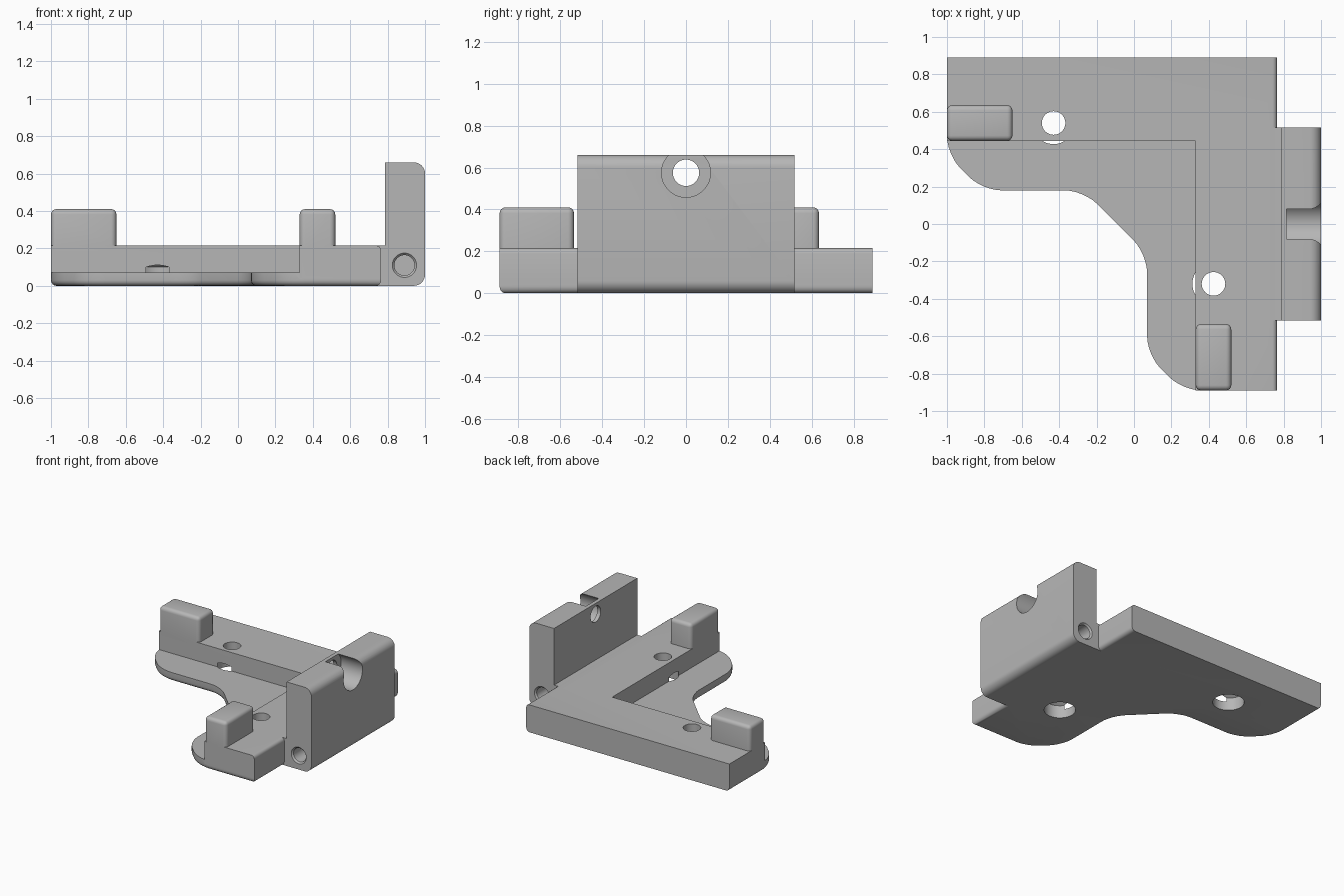
import bpy
import bmesh
from mathutils import Matrix, Vector

if "Cube" in bpy.data.objects:
    bpy.data.objects.remove(bpy.data.objects["Cube"])

grey = bpy.data.materials.new("plain grey")
grey.use_nodes = True
colour = (0.47, 0.47, 0.47, 1)
grey.diffuse_color = colour
grey.node_tree.nodes["Principled BSDF"].inputs["Base Color"].default_value = colour


def finish(bm, name):
    bmesh.ops.recalc_face_normals(bm, faces=bm.faces)
    mesh = bpy.data.meshes.new(name)
    bm.to_mesh(mesh)
    bm.free()
    mesh.materials.append(grey)
    obj = bpy.data.objects.new(name, mesh)
    bpy.context.collection.objects.link(obj)
    return obj


def round_edges(bm, rule, radius, segments=6):
    """Fillet the edges whose midpoint and direction satisfy the rule."""
    edges = []
    for e in bm.edges:
        a, b = (v.co for v in e.verts)
        if rule((a + b) / 2, (b - a).normalized()):
            edges.append(e)
    bmesh.ops.bevel(bm, geom=edges, offset=radius, segments=segments,
                    profile=0.5, affect='EDGES', clamp_overlap=True)


def prism(outline, low, high):
    bm = bmesh.new()
    face = bm.faces.new([bm.verts.new((x, y, low)) for x, y in outline])
    top = bmesh.ops.extrude_face_region(bm, geom=[face])["geom"]
    verts = [g for g in top if isinstance(g, bmesh.types.BMVert)]
    bmesh.ops.translate(bm, verts=verts, vec=(0, 0, high - low))
    return bm


def block(x0, x1, y0, y1, z0, z1):
    return prism([(x0, y0), (x1, y0), (x1, y1), (x0, y1)], z0, z1)


def turned_cutter(name, profile, origin, axis, sides=48):
    """Solid of revolution from (radius, distance along axis) pairs."""
    bm = bmesh.new()
    rings = []
    for r, h in profile:
        ring = bmesh.ops.create_circle(bm, segments=sides, radius=r,
                                       matrix=Matrix.Translation((0, 0, h)))
        rings.append(ring["verts"])
    for a, b in zip(rings, rings[1:]):
        for i in range(sides):
            j = (i + 1) % sides
            bm.faces.new((a[i], a[j], b[j], b[i]))
    bm.faces.new(rings[0])
    bm.faces.new(rings[-1])
    turn = Vector((0, 0, 1)).rotation_difference(Vector(axis)).to_matrix().to_4x4()
    bm.transform(Matrix.Translation(origin) @ turn)
    obj = finish(bm, name)
    obj.hide_render = True
    return obj


def combine(target, other, operation):
    mod = target.modifiers.new(operation.lower(), 'BOOLEAN')
    mod.operation = operation
    mod.solver = 'EXACT'
    mod.object = other
    bpy.context.view_layer.objects.active = target
    bpy.ops.object.modifier_apply(modifier=mod.name)
    bpy.data.objects.remove(other)


EDGE, BACK, STEP, TOP = 0.765, 0.89, 0.07, 0.215
HALF = 0.517

# Thin base plate with chamfered arms
bm = prism([(-1, BACK), (-1, 0.37), (-0.81, 0.18), (-0.27, 0.18), (0.07, -0.16),
            (0.07, -0.7), (0.26, -BACK), (EDGE, -BACK), (EDGE, BACK)], 0, STEP)
round_edges(bm, lambda m, d: abs(d.z) > 0.9 and m.x < 0.5 and m.y < 0.5, 0.1)
round_edges(bm, lambda m, d: m.z < 0.001 and m.y < BACK - 0.01, 0.03, 4)
bracket = finish(bm, "corner_bracket")

# Thick L-shaped ledge
bm = prism([(-1, BACK), (-1, 0.445), (0.33, 0.445), (0.33, -BACK),
            (EDGE, -BACK), (EDGE, BACK)], 0.04, TOP)
round_edges(bm, lambda m, d: m.z > TOP - 0.01 and m.x > EDGE - 0.01, 0.025, 4)
combine(bracket, finish(bm, "ledge"), 'UNION')

# Bridge to the upright wall
combine(bracket, finish(block(0.7, 0.85, -HALF, HALF, 0, TOP), "bridge"), 'UNION')

# Upright wall with rounded outer edges
bm = block(0.785, 1, -HALF, HALF, 0, 0.66)
round_edges(bm, lambda m, d: m.x > 0.99 and abs(d.y) > 0.9, 0.06, 8)
combine(bracket, finish(bm, "upright_wall"), 'UNION')

# Two rounded stop posts
for name, x0, x1, y0, y1 in (("back_post", -1, -0.65, 0.445, 0.635),
                             ("front_post", 0.33, 0.52, -BACK, -0.535)):
    bm = block(x0, x1, y0, y1, 0.18, 0.41)
    round_edges(bm, lambda m, d: m.z > 0.2, 0.028, 4)
    combine(bracket, finish(bm, name), 'UNION')

# Vertical screw holes, wider from below
for x, y in ((-0.43, 0.54), (0.425, -0.32)):
    cutter = turned_cutter("screw_hole", [(0.113, -0.1), (0.113, 0.1), (0.063, 0.13),
                                          (0.063, 0.4)], (x, y, 0), (0, 0, 1))
    combine(bracket, cutter, 'DIFFERENCE')

# Stepped hole through the wall
cutter = turned_cutter("wall_hole", [(0.063, -0.1), (0.063, 0.03), (0.117, 0.03),
                                     (0.117, 0.4)], (0.785, 0, 0.575), (1, 0, 0))
combine(bracket, cutter, 'DIFFERENCE')

# Blind holes in both wall ends
for side in (-1, 1):
    cutter = turned_cutter("end_hole", [(0.065, -0.1), (0.065, 0), (0.054, 0.012),
                                        (0.054, 0.3)],
                           (0.89, side * HALF, 0.11), (0, -side, 0))
    combine(bracket, cutter, 'DIFFERENCE')

bpy.ops.object.select_all(action='DESELECT')
bracket.select_set(True)
bpy.context.view_layer.objects.active = bracket
bpy.ops.object.shade_smooth_by_angle(angle=0.55)
